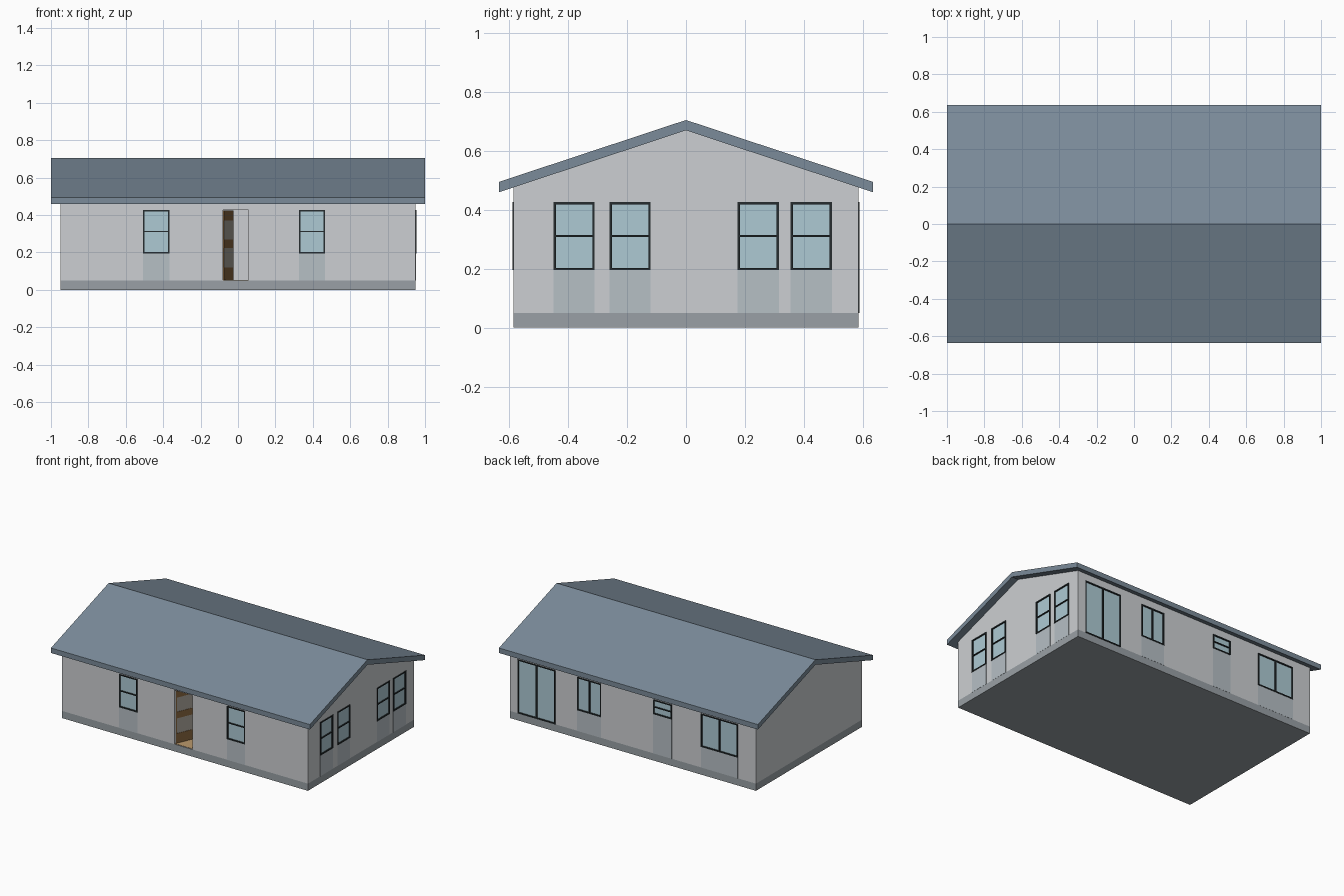
import bpy, bmesh, math
from mathutils import Matrix, Vector

if "Cube" in bpy.data.objects:
    bpy.data.objects.remove(bpy.data.objects["Cube"])

WX, WY, BASE, TOP = 0.95, 0.585, 0.05, 0.427     # wall half sizes, floor, window head
EAVE_Y, EAVE_Z, RIDGE_Z, ROOF_T = 0.635, 0.46, 0.67, 0.035


def material(name, r, g, b):
    m = bpy.data.materials.new(name)
    m.diffuse_color = (*[(c / 255) ** 2.2 for c in (r, g, b)], 1)
    m.use_nodes = True
    m.node_tree.nodes["Principled BSDF"].inputs["Base Color"].default_value = m.diffuse_color
    return m


WALL = material("wall", 203, 206, 209)
APRON = material("apron", 181, 190, 196)
STONE = material("foundation", 152, 159, 164)
ROOF = material("roof", 122, 138, 152)
FRAME = material("frame", 42, 48, 50)
GLASS = material("glass", 172, 201, 211)
WOOD = material("wood", 128, 97, 62)
PANEL = material("door_panel", 160, 154, 145)
FLOOR = material("floor", 186, 152, 108)


def finish(name, bm, mat):
    bmesh.ops.recalc_face_normals(bm, faces=bm.faces)
    me = bpy.data.meshes.new(name)
    bm.to_mesh(me)
    bm.free()
    ob = bpy.data.objects.new(name, me)
    bpy.context.collection.objects.link(ob)
    if mat:
        me.materials.append(mat)
    return ob


def boxes(name, ranges, mat=None):
    """One mesh from boxes given as (x0, x1, y0, y1, z0, z1)."""
    bm = bmesh.new()
    for x0, x1, y0, y1, z0, z1 in ranges:
        size = Matrix.Diagonal((abs(x1 - x0), abs(y1 - y0), abs(z1 - z0), 1))
        mid = Vector((x0 + x1, y0 + y1, z0 + z1)) / 2
        bmesh.ops.create_cube(bm, size=1, matrix=Matrix.Translation(mid) @ size)
    return finish(name, bm, mat)


def prism(name, profile, half_x, mat=None):
    """Extrude a (y, z) profile along x."""
    bm = bmesh.new()
    f = bm.faces.new([bm.verts.new((-half_x, y, z)) for y, z in profile])
    ext = bmesh.ops.extrude_face_region(bm, geom=[f])["geom"]
    bmesh.ops.translate(bm, vec=(2 * half_x, 0, 0),
                        verts=[v for v in ext if isinstance(v, bmesh.types.BMVert)])
    return finish(name, bm, mat)


def house_profile(hy, z0, drop=0):
    ze = RIDGE_Z - (RIDGE_Z - EAVE_Z) * hy / EAVE_Y - drop
    return [(-hy, z0), (hy, z0), (hy, ze), (0, RIDGE_Z - drop), (-hy, ze)]


def on_wall(side, u0, u1, d0, d1, z0, z1):
    """Box on a wall: u along it, d outward from its face."""
    if side == "front":
        return (u0, u1, -WY - d1, -WY - d0, z0, z1)
    if side == "back":
        return (u0, u1, WY + d0, WY + d1, z0, z1)
    return (WX + d0, WX + d1, u0, u1, z0, z1)


def window(name, side, u0, u1, z0, divider):
    t, a, b = 0.008, -0.012, 0.004
    um, zm = (u0 + u1) / 2, (z0 + TOP) / 2
    bars = [(u0, u0 + t, z0, TOP), (u1 - t, u1, z0, TOP),
            (u0 + t, u1 - t, z0, z0 + t), (u0 + t, u1 - t, TOP - t, TOP)]
    if divider == "across":
        bars.append((u0 + t, u1 - t, zm - 0.003, zm + 0.003))
    else:
        bars.append((um - 0.005, um + 0.005, z0 + t, TOP - t))
    boxes(name + "_frame", [on_wall(side, p, q, a, b, r, s) for p, q, r, s in bars], FRAME)
    boxes(name + "_glass", [on_wall(side, u0 + t, u1 - t, -0.009, -0.004, z0 + t, TOP - t)], GLASS)
    if z0 > BASE:
        boxes(name + "_apron", [on_wall(side, u0, u1, -0.01, 0.001, BASE, z0)], APRON)


# Foundation and floor
boxes("foundation", [(-WX, WX, -WY, WY, 0, BASE)], STONE)
boxes("floor", [(-WX + .005, WX - .005, -WY + .005, WY - .005, BASE - .01, BASE + .002)], FLOOR)

# Roof
prism("roof", [(-EAVE_Y, EAVE_Z), (0, RIDGE_Z), (EAVE_Y, EAVE_Z), (EAVE_Y, EAVE_Z + ROOF_T),
               (0, RIDGE_Z + ROOF_T), (-EAVE_Y, EAVE_Z + ROOF_T)], 1.0, ROOF)

# Windows: name, wall, span, sill height, divider direction
DOOR = (-0.08, 0.057)
windows = [
    ("front_window_left", "front", -0.507, -0.367, 0.195, "across"),
    ("front_window_right", "front", 0.325, 0.465, 0.195, "across"),
    ("side_window_1", "right", -0.45, -0.31, 0.195, "across"),
    ("side_window_2", "right", -0.26, -0.12, 0.195, "across"),
    ("side_window_3", "right", 0.175, 0.315, 0.195, "across"),
    ("side_window_4", "right", 0.355, 0.495, 0.195, "across"),
    ("back_sliding_door", "back", 0.60, 0.89, BASE, "upright"),
    ("back_window_middle", "back", 0.245, 0.43, 0.195, "upright"),
    ("back_window_small", "back", -0.30, -0.157, 0.325, "across"),
    ("back_window_wide", "back", -0.81, -0.526, 0.195, "upright"),
]
for w in windows:
    window(*w)

# Hollow walls with openings
walls = prism("walls", house_profile(WY, BASE), WX, WALL)
cavity = prism("cavity_cutter", house_profile(WY - 0.03, BASE - 0.05, 0.012), WX - 0.03)
holes = [on_wall(s, u0, u1, -0.06, 0.05, z0 if z0 > BASE else BASE - 0.02, TOP)
         for _, s, u0, u1, z0, _ in windows]
holes.append(on_wall("front", *DOOR, -0.06, 0.05, BASE - 0.02, TOP))
openings = boxes("opening_cutter", holes)
for cutter in (cavity, openings):
    cutter.hide_render = True
    cutter.hide_viewport = True
    mod = walls.modifiers.new(cutter.name, "BOOLEAN")
    mod.operation, mod.solver, mod.object = "DIFFERENCE", "EXACT", cutter

# Front door leaf, swung inward about its left edge
W, T = 0.135, 0.008
rails = [(0.052, 0.12), (0.225, 0.27), (0.37, 0.425)]
leaf = boxes("front_door", [(0, W, 0, T, a, b) for a, b in rails]
             + [(x, x + 0.006, 0, T, a, b) for x in (0, W - 0.006)
                for a, b in ((0.12, 0.225), (0.27, 0.37))], WOOD)
panes = boxes("front_door_panels", [(0.006, W - 0.006, 0.002, T - 0.002, a, b)
                                    for a, b in ((0.12, 0.225), (0.27, 0.37))], PANEL)
for ob in (leaf, panes):
    ob.location = (DOOR[0] + 0.004, -WY + 0.012, 0)
    ob.rotation_euler.z = math.radians(67)
